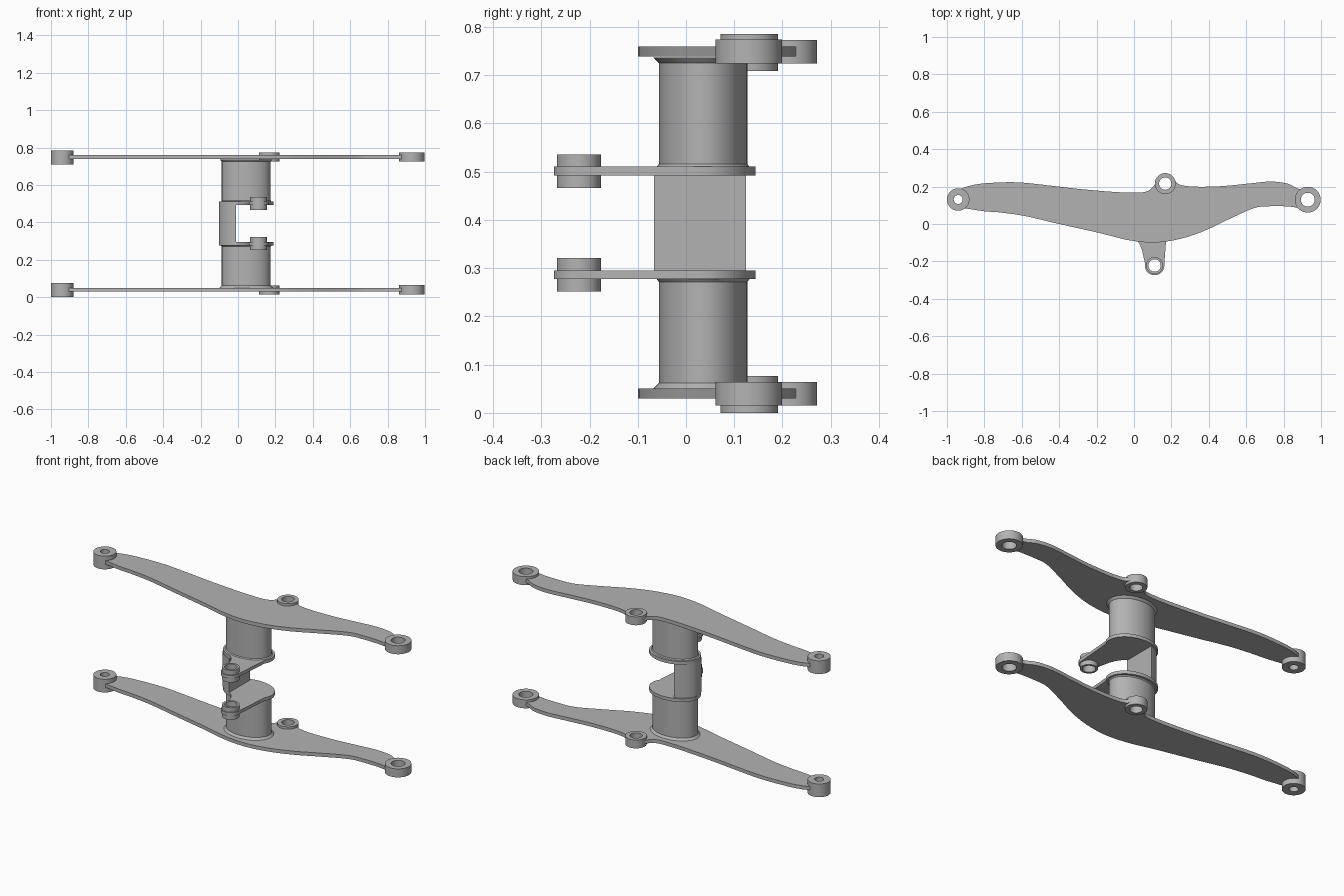
import bpy, bmesh, math
from mathutils import Vector

if "Cube" in bpy.data.objects:
    bpy.data.objects.remove(bpy.data.objects["Cube"])

grey = bpy.data.materials.new("plain_grey")
grey.diffuse_color = (0.45, 0.45, 0.45, 1)
grey.use_nodes = True
grey.node_tree.nodes["Principled BSDF"].inputs["Base Color"].default_value = grey.diffuse_color


def finish(name, bm):
    """Weld, smooth by angle and link a mesh part."""
    bmesh.ops.remove_doubles(bm, verts=bm.verts, dist=0.00005)
    bmesh.ops.recalc_face_normals(bm, faces=bm.faces)
    me = bpy.data.meshes.new(name)
    bm.to_mesh(me)
    bm.free()
    me.materials.append(grey)
    ob = bpy.data.objects.new(name, me)
    bpy.context.collection.objects.link(ob)
    bpy.ops.object.select_all(action='DESELECT')
    ob.select_set(True)
    bpy.context.view_layer.objects.active = ob
    bpy.ops.object.shade_smooth_by_angle(angle=math.radians(30))
    return ob


def arc(cx, cy, rx, ry, a0=0, a1=360, n=48):
    """Points on an ellipse; a full turn leaves out the repeated end."""
    last = n if a1 - a0 == 360 else n + 1
    angles = [math.radians(a0 + (a1 - a0) * i / n) for i in range(last)]
    return [(cx + rx * math.cos(a), cy + ry * math.sin(a)) for a in angles]


def smooth_path(pts, steps=5):
    """Closed smooth curve through the points."""
    p = [Vector(q) for q in pts]
    n, out = len(p), []
    for i in range(n):
        a, b, c, d = p[i - 1], p[i], p[(i + 1) % n], p[(i + 2) % n]
        for k in range(steps):
            t = k / steps
            out.append(tuple(0.5 * (2 * b + (c - a) * t + (2 * a - 5 * b + 4 * c - d) * t * t
                                    + (3 * b - a - 3 * c + d) * t ** 3)))
    return out


def slab(name, loops, z0, z1):
    """Filled outline (later loops are holes) extruded from z0 to z1."""
    cu = bpy.data.curves.new(name, 'CURVE')
    cu.dimensions, cu.fill_mode = '2D', 'BOTH'
    cu.extrude = (z1 - z0) / 2
    for loop in loops:
        sp = cu.splines.new('POLY')
        sp.points.add(len(loop) - 1)
        for pt, (x, y) in zip(sp.points, loop):
            pt.co = (x, y, 0, 1)
        sp.use_cyclic_u = True
    tmp = bpy.data.objects.new(name + "_outline", cu)
    bpy.context.collection.objects.link(tmp)
    bpy.context.view_layer.update()
    me = bpy.data.meshes.new_from_object(tmp.evaluated_get(bpy.context.evaluated_depsgraph_get()))
    bm = bmesh.new()
    bm.from_mesh(me)
    bmesh.ops.translate(bm, verts=bm.verts, vec=(0, 0, (z0 + z1) / 2))
    bpy.data.objects.remove(tmp)
    bpy.data.curves.remove(cu)
    bpy.data.meshes.remove(me)
    return finish(name, bm)


def ring(name, x, y, r, hole, z0, z1):
    return slab(name, [arc(x, y, r, r), arc(x, y, hole, hole)], z0, z1)


def pillar(name, rings):
    """Oval column through (z, rx, ry) rings."""
    bm = bmesh.new()
    rows = [[bm.verts.new((x, y, z)) for x, y in arc(0.044, 0.0355, rx, ry, n=64)]
            for z, rx, ry in rings]
    for lo, hi in zip(rows, rows[1:]):
        for i in range(64):
            j = (i + 1) % 64
            bm.faces.new((lo[i], lo[j], hi[j], hi[i]))
    bm.faces.new(rows[0][::-1])
    bm.faces.new(rows[-1])
    return finish(name, bm)


# Long arm outline: top edge left to right, then bottom edge back
arm = smooth_path([
    (-0.985, 0.135), (-0.94, 0.18), (-0.85, 0.211), (-0.72, 0.222), (-0.61, 0.222),
    (-0.48, 0.209), (-0.29, 0.187), (-0.10, 0.171), (0.02, 0.168), (0.075, 0.177),
    (0.108, 0.207), (0.130, 0.245), (0.168, 0.262), (0.208, 0.245), (0.235, 0.215),
    (0.28, 0.203), (0.36, 0.199), (0.48, 0.203), (0.62, 0.217), (0.73, 0.227),
    (0.82, 0.216), (0.88, 0.188), (0.95, 0.182), (0.978, 0.13), (0.945, 0.085),
    (0.88, 0.087), (0.82, 0.094), (0.73, 0.095), (0.645, 0.086), (0.51, 0.027),
    (0.375, -0.037), (0.245, -0.08), (0.11, -0.099), (-0.025, -0.087), (-0.185, -0.048),
    (-0.40, 0.0), (-0.585, 0.043), (-0.72, 0.062), (-0.80, 0.068), (-0.90, 0.083),
    (-0.96, 0.09)])
# Arm bosses: name, x, y, radius, hole radius, bottom, top
bosses = [("left_boss", -0.94, 0.131, 0.060, 0.024, 0.0, 0.076),
          ("right_boss", 0.929, 0.130, 0.069, 0.037, 0.0155, 0.0645),
          ("rear_boss", 0.167, 0.216, 0.056, 0.033, 0.0155, 0.064)]

for level, dz in (("lower", 0), ("upper", 0.709)):
    holes = [arc(x, y, h, h) for _, x, y, r, h, a, b in bosses]
    slab(level + "_arm", [arm] + holes, 0.030 + dz, 0.0505 + dz)
    for n, x, y, r, h, a, b in bosses:
        ring(level + "_" + n, x, y, r, h, a + dz, b + dz)

# Oval plates with a lug reaching forward
lug = (0.11, -0.222)
plate = (arc(0.045, 0.0355, 0.146, 0.109, -25, 250)
         + [(0.012, -0.082), (0.03, -0.107), (0.043, -0.14), (0.051, -0.175)]
         + arc(*lug, 0.052, 0.052, 170, 365, 28))
for level, dz in (("lower", 0), ("upper", 0.215)):
    slab(level + "_lug_plate", [plate, arc(*lug, 0.033, 0.033)], 0.277 + dz, 0.2955 + dz)
    ring(level + "_lug_boss", *lug, 0.0455, 0.033, 0.2515 + dz, 0.321 + dz)

# Oval pillars with flared ends, mirrored about mid height
half = [(0.0505, 0.142, 0.103), (0.062, 0.131, 0.0915),
        (0.271, 0.131, 0.0915), (0.277, 0.136, 0.096)]
pillar("lower_pillar", half)
pillar("upper_pillar", [(0.787 - z, a, b) for z, a, b in reversed(half)])

# Rounded web with a flat right side joining the two lug plates
web = [(min(x, -0.01), y) for x, y in arc(0.045, 0.029, 0.146, 0.103, 112.12, 247.88, 40)]
slab("connecting_web", [web], 0.2955, 0.492)
